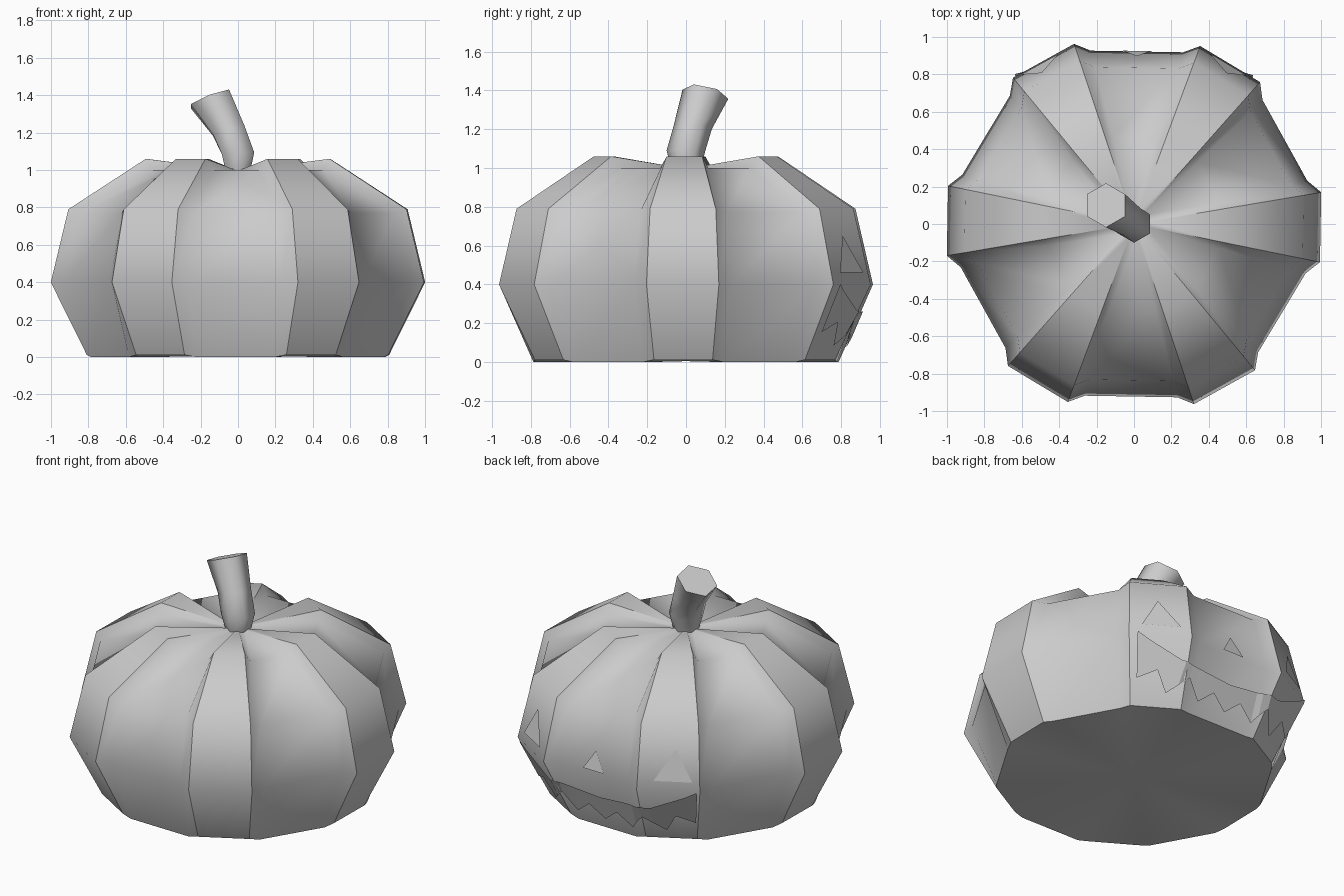
import bpy, bmesh
from math import sin, cos, pi, radians
from mathutils import Vector
from mathutils.bvhtree import BVHTree

cube = bpy.data.objects.get("Cube")
if cube:
    bpy.data.objects.remove(cube)

grey = bpy.data.materials.new("light_grey")
grey.use_nodes = True
colour = (0.6, 0.6, 0.6, 1)
grey.diffuse_color = colour
grey.node_tree.nodes["Principled BSDF"].inputs["Base Color"].default_value = colour


def finish(bm, name, smooth=True, recalc=True):
    if recalc:
        bmesh.ops.recalc_face_normals(bm, faces=bm.faces)
    for f in bm.faces:
        f.smooth = smooth
    mesh = bpy.data.meshes.new(name)
    bm.to_mesh(mesh)
    bm.free()
    mesh.materials.append(grey)
    obj = bpy.data.objects.new(name, mesh)
    bpy.context.collection.objects.link(obj)
    return obj


def bridge(bm, lower, upper):
    n = len(lower)
    for i in range(n):
        j = (i + 1) % n
        bm.faces.new((lower[i], lower[j], upper[j], upper[i]))


# Body: narrow raised ribs alternate with wide recessed panels
RIB = [(0.82, 0.012), (1.015, 0.40), (0.92, 0.79), (0.50, 1.06), (0.07, 1.005)]
PANEL = [(0.81, 0.0), (0.955, 0.40), (0.865, 0.77), (0.475, 1.0), (0.07, 1.0)]
bm = bmesh.new()
rings = []
for (rr, rz), (pr, pz) in zip(RIB, PANEL):
    ring = []
    for k in range(6):
        mid = 60 * k - 1
        for off, r, z in ((-15, pr, pz), (-10.6, rr, rz), (10.6, rr, rz), (15, pr, pz)):
            a = radians(mid + off)
            ring.append(bm.verts.new((r * cos(a), r * sin(a), z)))
    rings.append(ring)
for lower, upper in zip(rings, rings[1:]):
    bridge(bm, lower, upper)
    for i in range(len(lower)):
        if i % 4 in (1, 2):
            bm.edges.get((lower[i], upper[i])).smooth = False
base = bm.verts.new((0, 0, 0.005))
for i, v in enumerate(rings[0]):
    w = rings[0][(i + 1) % len(rings[0])]
    bm.faces.new((base, w, v))
    bm.edges.get((v, w)).smooth = False
bm.faces.new(rings[-1])
bmesh.ops.recalc_face_normals(bm, faces=bm.faces)
surface = BVHTree.FromBMesh(bm)
finish(bm, "pumpkin_body")

# Stem: bent six-sided tube with a slanted tip
STEM = [((0, 0, 0.99), 0.075, 0, 0), ((0, 0, 1.09), 0.1, 0.05, 0),
        ((-0.05, 0.035, 1.21), 0.098, 0.25, -0.1), ((-0.15, 0.1, 1.38), 0.118, 0.38, -0.2)]
bm = bmesh.new()
rings = []
for (x, y, z), r, sx, sy in STEM:
    ring = []
    for i in range(6):
        a = i * pi / 3 + pi / 2
        dx, dy = r * cos(a), r * sin(a)
        ring.append(bm.verts.new((x + dx, y + dy, z + sx * dx + sy * dy)))
    rings.append(ring)
for lower, upper in zip(rings, rings[1:]):
    bridge(bm, lower, upper)
bm.faces.new(rings[-1])
for e in bm.edges:
    if all(v in rings[-1] for v in e.verts):
        e.smooth = False
finish(bm, "stem")


# Carved face on the rear: thin sheets laid on the body
def on_body(x, z, gap):
    hit, normal, _, _ = surface.ray_cast(Vector((x, 3, z)), Vector((0, -1, 0)))
    return hit + normal * gap


def triangle(name, left, right, mid, low, high):
    bm = bmesh.new()
    pts = [(right, low), (left, low), (mid, high)]
    bm.faces.new([bm.verts.new(on_body(x, z, 0.008)) for x, z in pts])
    finish(bm, name, False, False)


triangle("left_eye", 0.40, 0.60, 0.49, 0.46, 0.65)
triangle("right_eye", -0.60, -0.40, -0.49, 0.46, 0.65)
triangle("nose", -0.06, 0.09, 0.015, 0.42, 0.54)


# Mouth: a curved upper lip over a zigzag of teeth
def lerp(points, x):
    for (x0, z0), (x1, z1) in zip(points, points[1:]):
        if x <= x1:
            return z0 + (z1 - z0) * (x - x0) / (x1 - x0)
    return points[-1][1]


LIP = [(-0.63, 0.40), (-0.36, 0.27), (0, 0.24), (0.36, 0.27), (0.63, 0.40)]
TEETH = [(-0.63, 0.39), (-0.56, 0.16), (-0.47, 0.21), (-0.39, 0.09), (-0.29, 0.19),
         (-0.2, 0.08), (-0.1, 0.16), (0, 0.08), (0.1, 0.16), (0.2, 0.08), (0.29, 0.19),
         (0.39, 0.09), (0.47, 0.21), (0.56, 0.16), (0.63, 0.39)]
xs = sorted({x for x, _ in LIP + TEETH} | {-0.34, -0.24, 0.24, 0.34})
bm = bmesh.new()
columns = []
for x in xs:
    top, bottom = lerp(LIP, x), lerp(TEETH, x)
    columns.append([bm.verts.new(on_body(x, z, 0.012)) for z in (top, bottom)])
for a, b in zip(columns, columns[1:]):
    bm.faces.new((a[0], b[0], b[1], a[1]))
finish(bm, "mouth", False, False)
